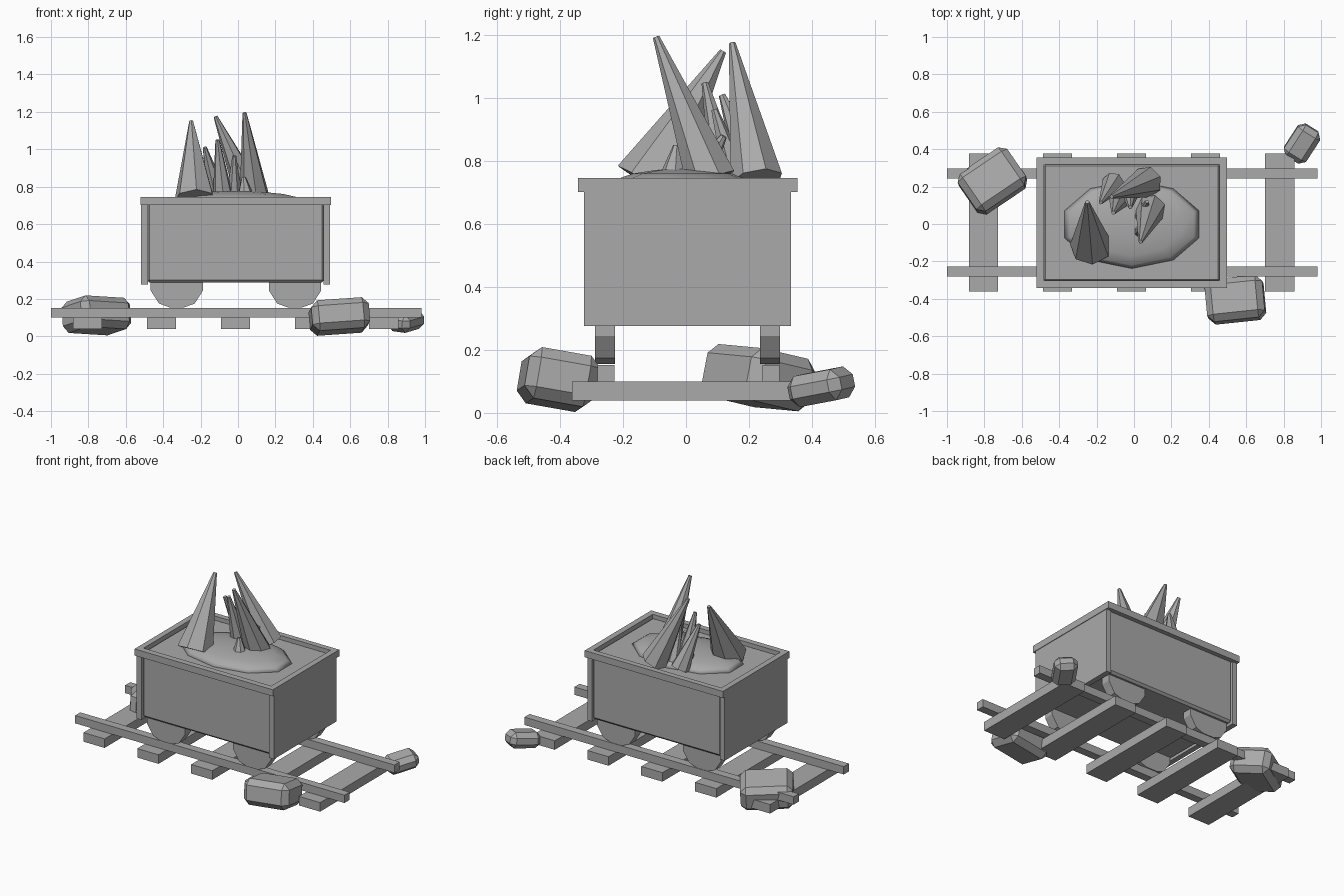
import bpy, bmesh, math
from mathutils import Vector, Euler

if "Cube" in bpy.data.objects:
    bpy.data.objects.remove(bpy.data.objects["Cube"], do_unlink=True)

grey = bpy.data.materials.new("plain grey")
grey.use_nodes = True
colour = (0.4, 0.4, 0.4, 1)
grey.diffuse_color = colour
grey.node_tree.nodes["Principled BSDF"].inputs["Base Color"].default_value = colour


def finish(bm, name):
    bmesh.ops.recalc_face_normals(bm, faces=bm.faces)
    mesh = bpy.data.meshes.new(name)
    bm.to_mesh(mesh)
    bm.free()
    mesh.materials.append(grey)
    obj = bpy.data.objects.new(name, mesh)
    bpy.context.collection.objects.link(obj)
    return obj


def block(name, centre, size, bevel=0.0, turn=(0, 0, 0)):
    bm = bmesh.new()
    bmesh.ops.create_cube(bm, size=1)
    bmesh.ops.scale(bm, vec=size, verts=bm.verts)
    obj = finish(bm, name)
    obj.location = centre
    obj.rotation_euler = Euler([math.radians(a) for a in turn])
    if bevel:
        mod = obj.modifiers.new("chamfer", 'BEVEL')
        mod.width = bevel
        mod.segments = 1
    return obj


def span(name, x, y, z, bevel=0.0):
    lo, hi = Vector((x[0], y[0], z[0])), Vector((x[1], y[1], z[1]))
    return block(name, (lo + hi) / 2, hi - lo, bevel)


def crystal(name, base, tip, radius, sides=7):
    base, tip = Vector(base), Vector(tip)
    axis = tip - base
    bm = bmesh.new()
    bmesh.ops.create_cone(bm, cap_ends=True, segments=sides, radius1=radius,
                          radius2=0.011, depth=axis.length)
    obj = finish(bm, name)
    obj.location = (base + tip) / 2
    obj.rotation_euler = axis.to_track_quat('Z', 'Y').to_euler()


def wheel(name, x, y):
    half = [(0.14, 0.31), (0.14, 0.245), (0.095, 0.175), (0.04, 0.155)]
    outline = half + [(-a, b) for a, b in reversed(half)]
    bm = bmesh.new()
    face = bm.faces.new([bm.verts.new((x + a, y - 0.032, b)) for a, b in outline])
    side = bmesh.ops.extrude_face_region(bm, geom=[face])
    moved = [v for v in side["geom"] if isinstance(v, bmesh.types.BMVert)]
    bmesh.ops.translate(bm, vec=(0, 0.064, 0), verts=moved)
    finish(bm, name)


# Track
for name, y in (("right_rail", -0.255), ("left_rail", 0.27)):
    span(name, (-1, 0.98), (y - 0.027, y + 0.027), (0.1, 0.152))
for i in range(5):
    x = -0.805 + i * 0.396
    span(f"tie_{i + 1}", (x - 0.078, x + 0.078), (-0.362, 0.377), (0.04, 0.1))

# Wheels
for x in (-0.327, 0.305):
    for y in (-0.257, 0.267):
        wheel("wheel", x, y)

# Cart body, end panels and rim
span("cart_body", (-0.488, 0.463), (-0.31, 0.325), (0.288, 0.722), 0.014)
span("right_end_panel", (-0.518, -0.482), (-0.325, 0.334), (0.277, 0.705))
span("left_end_panel", (0.457, 0.492), (-0.325, 0.334), (0.277, 0.705))
for name, y in (("front_rim", (-0.343, -0.303)), ("back_rim", (0.318, 0.355))):
    span(name, (-0.52, 0.496), y, (0.702, 0.746))
for name, x in (("right_rim", (-0.52, -0.482)), ("left_rim", (0.457, 0.496))):
    span(name, x, (-0.303, 0.318), (0.702, 0.746))

# Ore mound
bm = bmesh.new()
bmesh.ops.create_uvsphere(bm, u_segments=10, v_segments=8, radius=1)
bmesh.ops.scale(bm, vec=(0.378, 0.236, 0.055), verts=bm.verts)
for f in bm.faces:
    f.smooth = True
mound = finish(bm, "ore_mound")
mound.location = (-0.012, -0.002, 0.722)

# Crystals: base, tip, radius
for i, (base, tip, radius) in enumerate([
        ((-0.23, -0.12, 0.73), (-0.25, 0.118, 1.15), 0.112),
        ((0.09, 0.08, 0.74), (0.035, -0.095, 1.195), 0.082),
        ((0.07, 0.225, 0.74), (-0.12, 0.147, 1.175), 0.085),
        ((-0.08, 0.13, 0.75), (-0.11, 0.06, 1.05), 0.055),
        ((-0.11, 0.22, 0.74), (-0.178, 0.115, 1.01), 0.06),
        ((-0.02, 0.16, 0.74), (-0.02, 0.09, 0.965), 0.045),
        ((0.04, 0.04, 0.75), (0.07, 0.12, 0.88), 0.045),
        ((0.04, -0.04, 0.75), (0.03, -0.03, 0.85), 0.045)]):
    crystal(f"crystal_{i + 1}", base, tip, radius)

# Loose rocks
block("large_rock", (-0.757, 0.23, 0.112), (0.32, 0.25, 0.17), 0.035, (-11, 3, 34))
block("front_rock", (0.542, -0.405, 0.106), (0.31, 0.23, 0.165), 0.035, (-10, -4, 6))
block("small_rock", (0.898, 0.43, 0.083), (0.2, 0.14, 0.1), 0.03, (7, -9, 57))
